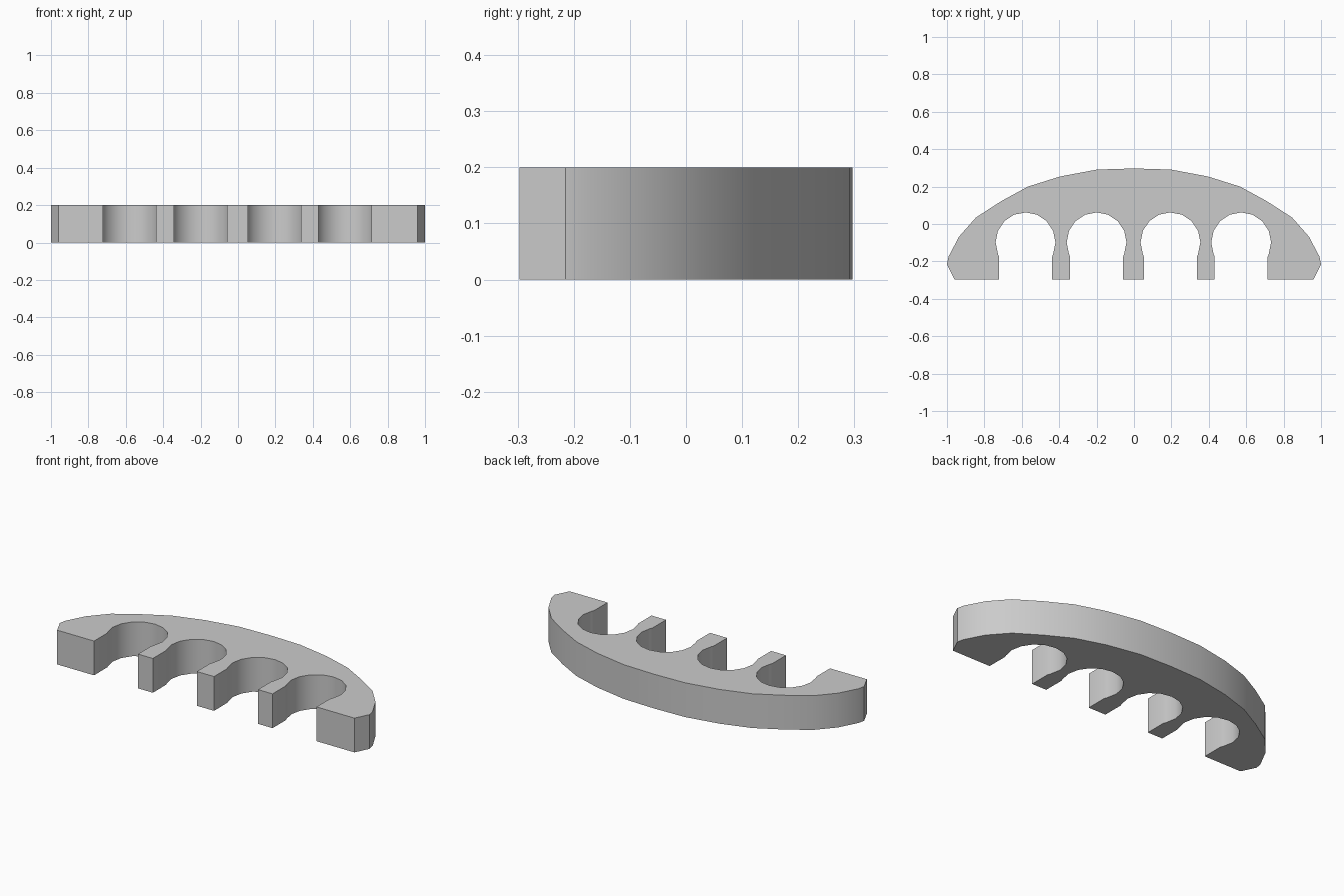
import bpy, bmesh
from math import cos, sin, radians

if "Cube" in bpy.data.objects:
    bpy.data.objects.remove(bpy.data.objects["Cube"], do_unlink=True)

HEIGHT, FRONT = 0.2, -0.297
SLOTS = [-0.58, -0.2, 0.195, 0.573]      # slot centres along x
RADIUS, SEAT_Y, NECK = 0.16, -0.098, 0.142

grey = bpy.data.materials.new("plain_grey")
grey.use_nodes = True
colour = (0.6, 0.6, 0.6, 1)
grey.diffuse_color = colour
grey.node_tree.nodes["Principled BSDF"].inputs["Base Color"].default_value = colour


def slot(cx):
    """Keyhole notch: straight neck opening into a round seat."""
    arc = [(cx + RADIUS * cos(radians(a)), SEAT_Y + RADIUS * sin(radians(a)))
           for a in (202.5 - 22.5 * i for i in range(11))]
    return [(cx - NECK, FRONT), (cx - NECK, -0.175), *arc,
            (cx + NECK, -0.175), (cx + NECK, FRONT)]


# Arched back, right half mirrored to the left
half = [(0.96, FRONT), (1, -0.215), (0.992, -0.175), (0.935, -0.067),
        (0.845, 0.035), (0.71, 0.122), (0.567, 0.2), (0.395, 0.254),
        (0.198, 0.291)]
outline = [p for cx in SLOTS for p in slot(cx)]
outline += half + [(0, 0.297)] + [(-x, y) for x, y in reversed(half)]

# Extrude the outline into a slab
bm = bmesh.new()
base = bm.faces.new([bm.verts.new((x, y, 0)) for x, y in outline])
top = bmesh.ops.extrude_face_region(bm, geom=[base], use_keep_orig=True)["geom"]
bmesh.ops.translate(bm, vec=(0, 0, HEIGHT),
                    verts=[v for v in top if isinstance(v, bmesh.types.BMVert)])
bmesh.ops.recalc_face_normals(bm, faces=bm.faces)
mesh = bpy.data.meshes.new("arched_slotted_holder")
bm.to_mesh(mesh)
bm.free()
mesh.materials.append(grey)

holder = bpy.data.objects.new("arched_slotted_holder", mesh)
bpy.context.collection.objects.link(holder)
bpy.ops.object.select_all(action="DESELECT")
holder.select_set(True)
bpy.context.view_layer.objects.active = holder
bpy.ops.object.shade_smooth_by_angle(angle=radians(30))
